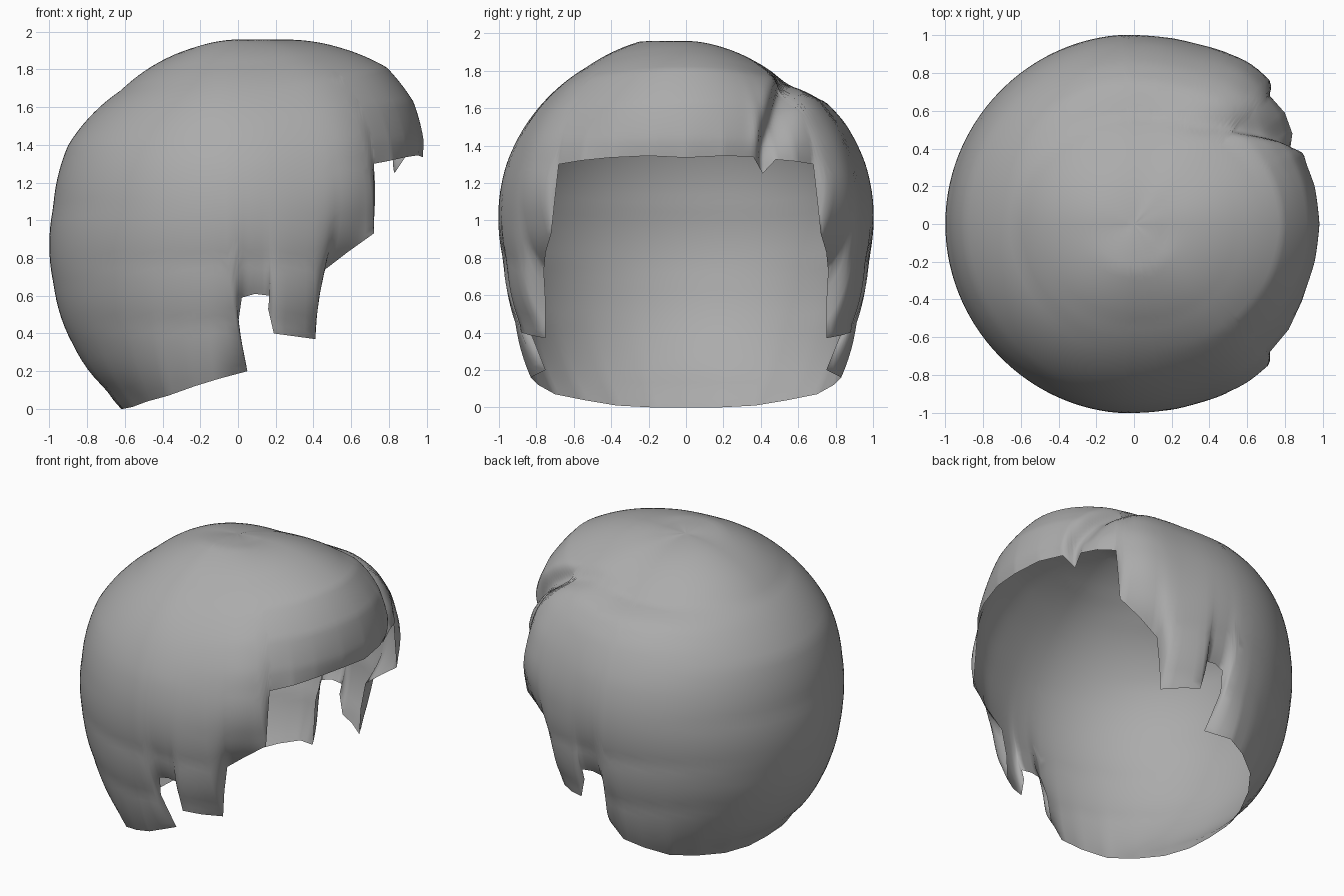
import bpy, bmesh, math
from mathutils import Vector

if "Cube" in bpy.data.objects:
    bpy.data.objects.remove(bpy.data.objects["Cube"])

CENTER = Vector((0, 0, 1))
ROWS = 56

# Silhouette profiles (radius, height) from crown to nape in four directions
LOWER = [(0.98, 0.66), (0.88, 0.32), (0.73, 0.06), (0.66, -0.08)]
SIDE = [(0.96, 1.3), (1.0, 1.11), (0.98, 0.78), (0.92, 0.45), (0.84, 0.16), (0.72, -0.05)]
FRONT = [(0, 1.945), (0.17, 1.955), (0.56, 1.91), (0.79, 1.81), (0.93, 1.63), (0.985, 1.43), (0.98, 1.3), (0.99, 1.0)] + LOWER
BACK = [(0, 1.945), (0.22, 1.92), (0.62, 1.69), (0.9, 1.4), (0.98, 1.07)] + LOWER
LEFT = [(0, 1.945), (0.25, 1.955), (0.53, 1.82), (0.85, 1.52)] + SIDE
RIGHT = [(0, 1.945), (0.23, 1.9), (0.42, 1.81), (0.57, 1.70), (0.75, 1.63), (0.85, 1.52)] + SIDE


def polar(profile):
    return [(math.atan2(r, z - 1), math.hypot(r, z - 1)) for r, z in profile]


FRONT, BACK, LEFT, RIGHT = map(polar, (FRONT, BACK, LEFT, RIGHT))


def lookup(table, phi):
    for (a, ra), (b, rb) in zip(table, table[1:]):
        if phi <= b:
            return ra + (rb - ra) * (phi - a) / (b - a)
    return table[-1][1]


def surface(theta, phi):
    c, s = math.cos(theta), math.sin(theta)
    rho = c * c * lookup(FRONT if c > 0 else BACK, phi) + s * s * lookup(RIGHT if s > 0 else LEFT, phi)
    d = Vector((math.sin(phi) * c, math.sin(phi) * s, math.cos(phi)))
    # Side locks bulge outwards beside the face
    turn = abs(math.degrees(math.atan2(s, c)))
    swell = 0.065 if s > 0 else 0.045
    rho += swell * math.exp(-((turn - 52) / 14) ** 2 - ((d.z * rho - 0.2) / 0.4) ** 2)
    p = d * rho
    # Parting crease: steep on the fringe side, gentle on the side lock
    line = 0.54 - 0.13 * min(1, max(0, (0.75 - p.z) / 0.42))
    u = p.y - line
    width = 0.05 if u < 0 else 0.1
    ramp = min(1, max(0, (p.x - 0.15) / 0.55))
    ramp = ramp * ramp * (3 - 2 * ramp)
    return CENTER + d * (rho - 0.075 * ramp * math.exp(-(u / width) ** 2))


# Hairline points: column angle, x, y, z
FRINGE_LEFT = [(0, .98, 0, 1.335), (12, .955, .2, 1.345), (24, .89, .41, 1.335), (34, .82, .56, 1.32)]
FRINGE_RIGHT = [(0, .98, 0, 1.335), (12, .955, .2, 1.345), (22, .89, .36, 1.34), (26, .83, .41, 1.25),
                (30, .84, .48, 1.325), (36, .80, .59, 1.315)]
HAIRLINE = [
    (43, .72, .68, 1.30), (45, .72, .70, 1.12), (48, .72, .72, .93), (54, .58, .75, .83),
    (60, .45, .76, .73), (63.5, .42, .75, .55), (67, .41, .75, .37), (72, .30, .83, .385),
    (77, .19, .88, .40), (79.5, .16, .89, .53), (81, .17, .90, .60), (85, .09, .90, .61),
    (88.5, .02, .89, .59), (91, .0, .85, .45), (94, .05, .75, .20), (98, -.10, .83, .16),
    (107, -.23, .79, .12), (118, -.37, .70, .07), (131, -.48, .55, .04), (146, -.56, .37, .01),
    (163, -.61, .18, 0), (180, -.62, 0, 0)]


def refine(points):
    out = []
    for a, b in zip(points, points[1:]):
        n = max(2, math.ceil((b[0] - a[0]) / (1 if a[0] < 43 else 2.5)))
        out += [tuple(p + (q - p) * i / n for p, q in zip(a, b)) for i in range(n)]
    return out + [points[-1]]


right = refine(FRINGE_RIGHT + HAIRLINE)
left = [(-a, x, -y, z) for a, x, y, z in refine(FRINGE_LEFT + HAIRLINE)]
ring = right + left[-2:0:-1]

# Hair shell: columns run from the crown down to the hairline
bm = bmesh.new()
crown = bm.verts.new(surface(0, 0))
columns = []
for angle, x, y, z in ring:
    edge = Vector((x, y, z))
    base = math.radians(angle)
    end = math.atan2(y, x)
    turn = (end - base + math.pi) % math.tau - math.pi
    phi = math.atan2(math.hypot(x, y), z - 1)
    delta = edge - surface(end, phi)
    columns.append([bm.verts.new(surface(base + turn * t ** 7, phi * t) + delta * t ** 11)
                    for t in (k / ROWS for k in range(1, ROWS + 1))])
for a, b in zip(columns, columns[1:] + columns[:1]):
    bm.faces.new((crown, a[0], b[0]))
    for k in range(ROWS - 1):
        bm.faces.new((a[k], a[k + 1], b[k + 1], b[k]))
for f in bm.faces:
    f.smooth = True
mesh = bpy.data.meshes.new("hair_shell")
bm.to_mesh(mesh)
bm.free()
hair = bpy.data.objects.new("hair_shell", mesh)
bpy.context.collection.objects.link(hair)

# Dark grey hair colour
grey = bpy.data.materials.new("hair_grey")
grey.diffuse_color = (0.41, 0.41, 0.41, 1)
grey.use_nodes = True
grey.node_tree.nodes["Principled BSDF"].inputs["Base Color"].default_value = grey.diffuse_color
mesh.materials.append(grey)
